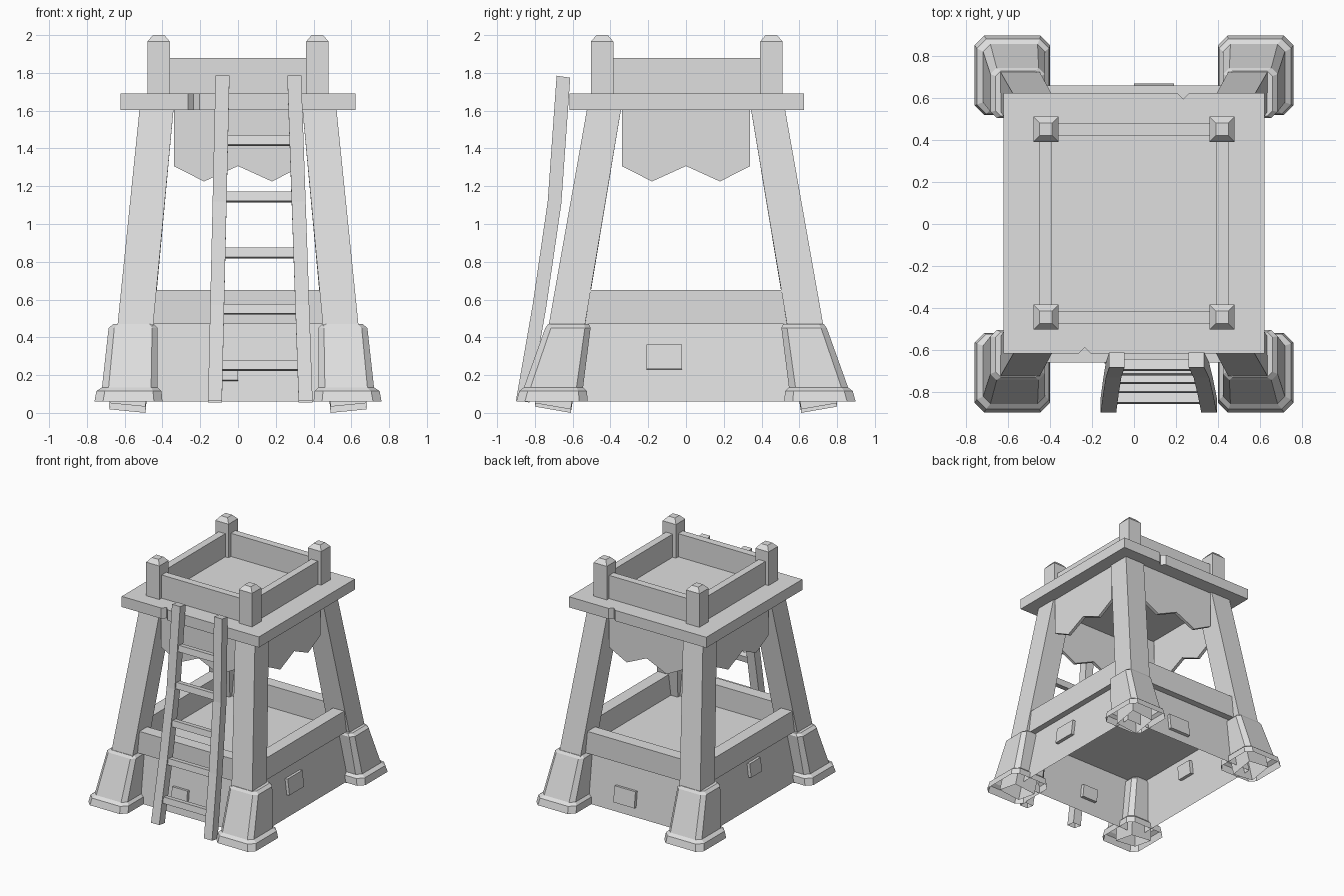
import bpy, bmesh

if "Cube" in bpy.data.objects:
    bpy.data.objects.remove(bpy.data.objects["Cube"], do_unlink=True)

stone = bpy.data.materials.new("light_grey")
stone.use_nodes = True
GREY = (0.74, 0.74, 0.74, 1)
stone.diffuse_color = GREY
stone.node_tree.nodes["Principled BSDF"].inputs["Base Color"].default_value = GREY


def loft(name, rings, start=True, end=True, loop=False):
    """Skin equal-length point rings into a flat-shaded object, with optional end caps."""
    bm = bmesh.new()
    rows = [[bm.verts.new(p) for p in ring] for ring in rings]
    n = len(rows[0])
    pairs = list(zip(rows, rows[1:]))
    if loop:
        pairs.append((rows[-1], rows[0]))
    for a, b in pairs:
        for i in range(n):
            j = (i + 1) % n
            bm.faces.new((a[i], a[j], b[j], b[i]))
    if start and not loop:
        bm.faces.new(rows[0])
    if end and not loop:
        bm.faces.new(rows[-1])
    bmesh.ops.recalc_face_normals(bm, faces=bm.faces)
    mesh = bpy.data.meshes.new(name)
    bm.to_mesh(mesh)
    bm.free()
    mesh.materials.append(stone)
    obj = bpy.data.objects.new(name, mesh)
    bpy.context.collection.objects.link(obj)


def rect(x0, x1, y0, y1, z):
    return [(x0, y0, z), (x1, y0, z), (x1, y1, z), (x0, y1, z)]


def square(hx, hy, z, cx=0, cy=0):
    return rect(cx - hx, cx + hx, cy - hy, cy + hy, z)


def box(name, x0, x1, y0, y1, z0, z1):
    loft(name, [rect(x0, x1, y0, y1, z0), rect(x0, x1, y0, y1, z1)])


def octagon(sx, sy, x0, x1, y0, y1, z, c):
    pts = [(x0 + c, y0), (x1 - c, y0), (x1, y0 + c), (x1, y1 - c),
           (x1 - c, y1), (x0 + c, y1), (x0, y1 - c), (x0, y0 + c)]
    return [(sx * x, sy * y, z) for x, y in pts]


SHIFT = 0.004  # the tower sits slightly behind centre, to balance the ladder

# Corner parts: leaning legs and feet, both open underneath, and parapet posts
LEAN_X, LEAN_Y = 0.097, 0.173
for sx in (-1, 1):
    for sy in (-1, 1):
        h = 0.095
        bottom = [(sx * (0.585 + dx), sy * (0.705 + dy), 0.026 + LEAN_X * dx + LEAN_Y * dy)
                  for dx, dy in ((-h, -h), (h, -h), (h, h), (-h, h))]
        top = [(sx * x, sy * y, z) for x, y, z in square(0.09, 0.09, 1.62, 0.43, 0.432)]
        loft("leg", [bottom, top], start=False)

        shape = [(0.40, 0.76, 0.52, 0.898, 0.06, 0.045),
                 (0.405, 0.75, 0.525, 0.883, 0.115, 0.045),
                 (0.425, 0.72, 0.545, 0.858, 0.135, 0.035),
                 (0.425, 0.685, 0.505, 0.745, 0.45, 0.03),
                 (0.445, 0.66, 0.515, 0.73, 0.47, 0.025)]
        loft("foot", [octagon(sx, sy, *s) for s in shape], start=False)

        cx, cy = sx * 0.42, sy * 0.448 + SHIFT
        loft("post", [square(0.06, 0.06, 1.68, cx, cy), square(0.06, 0.06, 1.965, cx, cy),
                      square(0.03, 0.03, 2.0, cx, cy)])

# Sloped skirt, an open shell underneath, closed by the lower floor
BX, BY, SLOPE = 0.61, 0.655, 0.122
TX, TY = BX - 0.41 * SLOPE, BY - 0.41 * SLOPE
loft("skirt", [square(BX, BY, 0.06), square(TX, TY, 0.47)], start=False)
# Thick upright wall around the lower floor, overhanging the skirt
RX, RY, THICK = 0.61, 0.66, 0.10
loft("lower_wall", [square(RX, RY, 0.47), square(RX, RY, 0.65),
                    square(RX - THICK, RY - THICK, 0.65),
                    square(RX - THICK, RY - THICK, 0.47)], loop=True)


# Blocks set square through the sloping skirt
def wall_block(side, on_x, u0, u1, z0, z1):
    base = BX if on_x else BY
    rings = []
    for depth in (-0.03, 0.025):
        ring = []
        for u, z in ((u0, z0), (u1, z0), (u1, z1), (u0, z1)):
            d = side * (base - SLOPE * (z - 0.06) + depth)
            z += SLOPE * depth
            ring.append((d, u, z) if on_x else (u, d, z))
        rings.append(ring)
    loft("wall_block", rings)


wall_block(1, True, -0.21, -0.02, 0.23, 0.36)
wall_block(-1, True, -0.12, 0.02, 0.30, 0.41)
wall_block(1, False, 0.0, 0.19, 0.135, 0.265)
wall_block(-1, False, -0.14, 0.0, 0.17, 0.27)

# Platform with a small notch in the front and back edges
P = 0.622
outline = [(-P, -P), (-0.265, -P), (-0.235, -P + 0.03), (-0.205, -P), (P, -P)]
outline += [(-x, -y) for x, y in outline]
loft("platform", [[(x, y + SHIFT, z) for x, y in outline] for z in (1.603, 1.69)])

# Parapet panels and scalloped valances on all four sides
valance = [(-0.34, 1.62), (-0.34, 1.307), (-0.18, 1.225), (0, 1.307),
           (0.18, 1.225), (0.34, 1.307), (0.34, 1.62)]
for s in (-1, 1):
    cy = s * 0.448 + SHIFT
    box("parapet_panel", -0.40, 0.40, cy - 0.03, cy + 0.03, 1.68, 1.88)
    box("parapet_panel", s * 0.42 - 0.03, s * 0.42 + 0.03, -0.42, 0.42, 1.68, 1.88)
    loft("valance", [[(u, s * d, z) for u, z in valance] for d in (0.485, 0.51)])
    loft("valance", [[(s * d, u, z) for u, z in valance] for d in (0.485, 0.51)])

# Ladder: two bowed rails, path points are (front y, z)
path = [(-0.9, 0.066), (-0.812, 0.57), (-0.732, 1.12), (-0.685, 1.785)]


def ladder_y(z):
    for (ya, za), (yb, zb) in zip(path, path[1:]):
        if z <= zb:
            return ya + (yb - ya) * (z - za) / (zb - za)


for foot_x, top_x in ((-0.122, -0.082), (0.358, 0.298)):
    rings = []
    for y, z in path:
        cx = foot_x + (top_x - foot_x) * (z - 0.06) / 1.725
        ring = rect(cx - 0.037, cx + 0.037, y, y + 0.072, z)
        rings.append([(px, py, pz - 0.15 * (py - y)) for px, py, pz in ring])
    loft("ladder_rail", rings, start=False)

# Ladder rungs, tilted with the rails
for i in range(5):
    z = 0.255 + i * 0.2975
    y = ladder_y(z) + 0.012
    k = 0.03 * (z - 0.06)
    rings = []
    for dz in (-0.025, 0.025):
        ring = rect(-0.11 + k, 0.34 - k, y, y + 0.05, z + dz)
        rings.append([(px, py + 0.15 * dz, pz - 0.15 * (py - y)) for px, py, pz in ring])
    loft("ladder_rung", rings)
